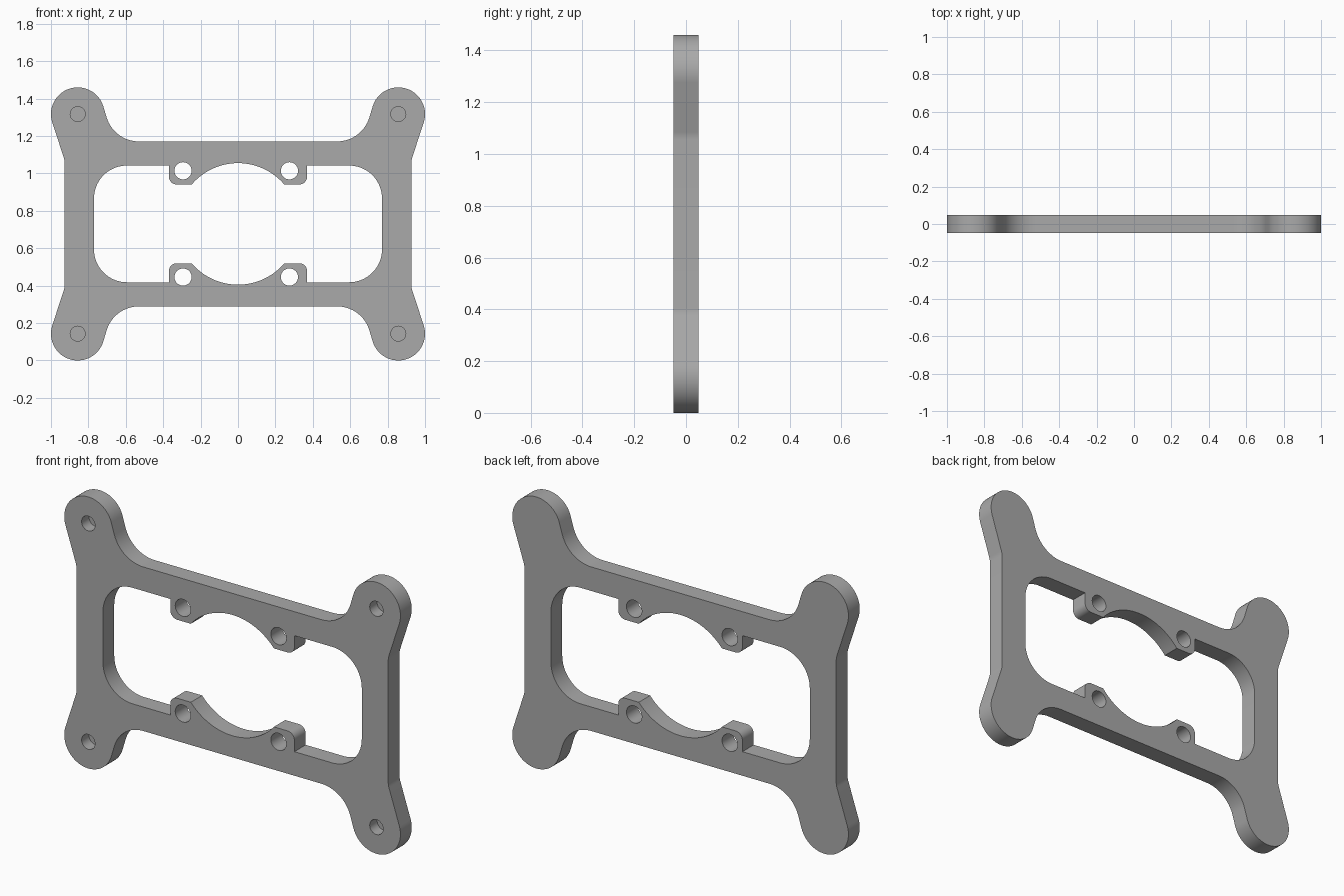
import bpy, bmesh
from math import radians, cos, sin, asin, degrees, sqrt

if "Cube" in bpy.data.objects:
    bpy.data.objects.remove(bpy.data.objects["Cube"])

MID = 0.73       # height of the plate's centre
HALF = 0.048     # half of its thickness

grey = bpy.data.materials.new("plain grey")
grey.use_nodes = True
grey.diffuse_color = (0.4, 0.4, 0.4, 1)
grey.node_tree.nodes["Principled BSDF"].inputs["Base Color"].default_value = (0.4, 0.4, 0.4, 1)


def arc(cx, cz, r, start, end, steps):
    """Points on an arc, angles in degrees."""
    angles = [radians(start + (end - start) * i / steps) for i in range(steps + 1)]
    return [(cx + r * cos(a), cz + r * sin(a)) for a in angles]


def mirrored(quarter):
    """Complete a loop from its upper +x quarter, listed from the side to the top."""
    half = quarter + [(-x, z) for x, z in reversed(quarter) if x > 1e-5]
    return half + [(x, -z) for x, z in reversed(half)]


def prism(name, loop, front=-HALF, back=HALF):
    """Extrude a loop in x and z between two depths."""
    bm = bmesh.new()
    face = bm.faces.new([bm.verts.new((x, front, z + MID)) for x, z in loop])
    extruded = bmesh.ops.extrude_face_region(bm, geom=[face])["geom"]
    for v in extruded:
        if isinstance(v, bmesh.types.BMVert):
            v.co.y = back
    bmesh.ops.recalc_face_normals(bm, faces=bm.faces)
    mesh = bpy.data.meshes.new(name)
    bm.to_mesh(mesh)
    bm.free()
    mesh.materials.append(grey)
    obj = bpy.data.objects.new(name, mesh)
    bpy.context.collection.objects.link(obj)
    return obj


# Outer outline: waisted side, round lobe, concave fillet, straight top edge
LOBE_X, LOBE_Z, LOBE_R = 0.857, 0.587, 0.143
outline = arc(1.027, 0.325, 0.1, 180, 163, 4)
outline += arc(LOBE_X, LOBE_Z, LOBE_R, -17, 163, 36)
outline += arc(0.53, 0.621, 0.18, -17, -90, 16)
plate = prism("mounting_plate", mirrored(outline))

# Window: rounded corners, screw tabs and a circular bite between the tabs
BITE_R, TAB_Z, TAB_X, WINDOW_Z = 0.325, 0.211, 0.369, 0.312
bite_angle = degrees(asin(TAB_Z / BITE_R))
window = arc(0.594, 0.136, 0.176, 0, 90, 18)
window += [(TAB_X, WINDOW_Z)]
window += arc(TAB_X - 0.04, TAB_Z + 0.04, 0.04, 0, -90, 8)
window += arc(0, 0, BITE_R, bite_angle, 90, 16)
cutters = [prism("window_cutter", mirrored(window), -0.2, 0.2)]

# Screw holes through the tabs, and blind holes in the front of the lobes
for s in (-1, 1):
    for x in (-0.294, 0.275):
        ring = arc(x, s * 0.284, 0.046, 0, 360, 32)[:-1]
        cutters.append(prism("tab_hole_cutter", ring, -0.2, 0.2))
    for x in (-LOBE_X, LOBE_X):
        ring = arc(x, s * LOBE_Z, 0.04, 0, 360, 32)[:-1]
        cutters.append(prism("lobe_hole_cutter", ring, -0.2, 0.015))

for cutter in cutters:
    cutter.hide_render = True
    mod = plate.modifiers.new(cutter.name, "BOOLEAN")
    mod.operation = "DIFFERENCE"
    mod.solver = "EXACT"
    mod.object = cutter

# Apply the cuts and drop the cutters
evaluated = plate.evaluated_get(bpy.context.evaluated_depsgraph_get())
cut_mesh = bpy.data.meshes.new_from_object(evaluated)
plate.modifiers.clear()
plate.data = cut_mesh
for cutter in cutters:
    bpy.data.objects.remove(cutter)

# Smooth the round walls and keep the rims sharp
for obj in bpy.context.selected_objects:
    obj.select_set(False)
plate.select_set(True)
bpy.context.view_layer.objects.active = plate
bpy.ops.object.shade_smooth_by_angle(angle=radians(20))
